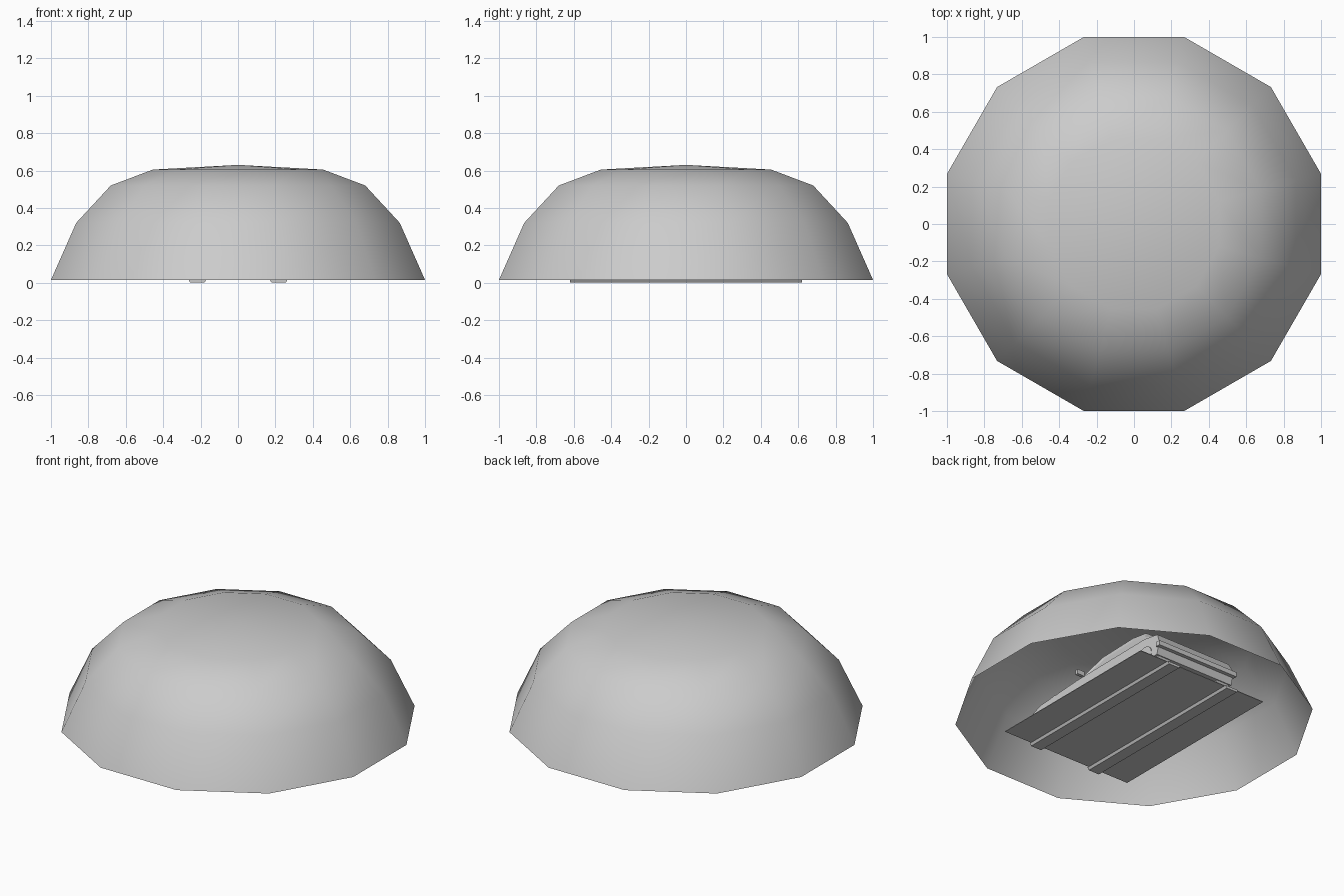
import bpy, bmesh, math
from mathutils import Vector

cube = bpy.data.objects.get("Cube")
if cube:
    bpy.data.objects.remove(cube, do_unlink=True)

GREY = (0.6, 0.6, 0.6, 1.0)
grey = bpy.data.materials.new("plain_grey")
grey.use_nodes = True
grey.diffuse_color = GREY
grey.node_tree.nodes["Principled BSDF"].inputs["Base Color"].default_value = GREY


def finish(name, bm, smooth=False, solid=True):
    if solid:
        bmesh.ops.recalc_face_normals(bm, faces=bm.faces)
    mesh = bpy.data.meshes.new(name)
    bm.to_mesh(mesh)
    bm.free()
    mesh.materials.append(grey)
    for p in mesh.polygons:
        p.use_smooth = smooth
    obj = bpy.data.objects.new(name, mesh)
    bpy.context.collection.objects.link(obj)
    return obj


def box(name, centre, size):
    bm = bmesh.new()
    bmesh.ops.create_cube(bm, size=1)
    for v in bm.verts:
        v.co = Vector(centre) + Vector(a * b for a, b in zip(v.co, size))
    return finish(name, bm)


def side_prism(name, outline, width_at, inset=0):
    """Side outline of (y, z) points, spread to a half width set by height."""
    bm = bmesh.new()
    sides = [[bm.verts.new((s * width_at(z), y, z)) for y, z in outline]
             for s in (-1, 1)]
    n = len(outline)
    for ring in sides:
        bm.faces.new(ring)
    for i in range(n):
        j = (i + 1) % n
        bm.faces.new((sides[0][i], sides[0][j], sides[1][j], sides[1][i]))
    bmesh.ops.recalc_face_normals(bm, faces=bm.faces)
    if inset:
        panes = [f for f in bm.faces if abs(f.normal.z) < 0.85]
        bmesh.ops.inset_individual(bm, faces=panes, thickness=inset, depth=-0.008)
    return finish(name, bm, solid=False)


def cylinder(name, centre, radius, width, sides=20):
    bm = bmesh.new()
    bmesh.ops.create_cone(bm, cap_ends=True, segments=sides, radius1=radius,
                          radius2=radius, depth=width)
    for v in bm.verts:
        v.co = Vector(centre) + Vector((v.co.z, v.co.y, v.co.x))
    return finish(name, bm)


# Twelve-sided open dome, flat sides square to the axes
SIDES = 12
profile = [(1.0, 0.015), (0.865, 0.32), (0.68, 0.52), (0.455, 0.605)]
bm = bmesh.new()
rings = []
for reach, z in profile:
    r = reach / math.cos(math.pi / SIDES)
    angles = [math.tau * (i + 0.5) / SIDES for i in range(SIDES)]
    rings.append([bm.verts.new((r * math.cos(a), r * math.sin(a), z)) for a in angles])
apex = bm.verts.new((0, 0, 0.63))
for low, high in zip(rings, rings[1:]):
    for i in range(SIDES):
        j = (i + 1) % SIDES
        bm.faces.new((low[i], low[j], high[j], high[i]))
for i in range(SIDES):
    bm.faces.new((rings[-1][i], rings[-1][(i + 1) % SIDES], apex))
finish("dome", bm, smooth=True, solid=False)

# Floor plate and the two tracks below it
box("floor_plate", (0, 0, 0.017), (0.92, 1.22, 0.004))
for side, label in ((1, "left"), (-1, "right")):
    bm = bmesh.new()
    section = [(0.17, 0.016), (0.18, 0), (0.255, 0), (0.265, 0.016)]
    ends = [[bm.verts.new((side * x, y, z)) for x, z in section] for y in (-0.62, 0.62)]
    for ring in ends:
        bm.faces.new(ring)
    for i in range(4):
        j = (i + 1) % 4
        bm.faces.new((ends[0][i], ends[0][j], ends[1][j], ends[1][i]))
    finish(label + "_track", bm)

# Vehicle body, with the bonnet toward the front
body = [(-0.57, 0.09), (-0.58, 0.18), (-0.52, 0.215), (-0.2, 0.25), (0.4, 0.26),
        (0.53, 0.23), (0.56, 0.17), (0.54, 0.09)]
side_prism("body", body, lambda z: 0.28 if z < 0.2 else 0.28 - (z - 0.2) * 0.4)

# Cabin narrowing to the roof, with sunk windows
cabin = [(-0.22, 0.24), (-0.06, 0.37), (0.2, 0.385), (0.34, 0.35), (0.49, 0.24)]
side_prism("cabin", cabin, lambda z: 0.255 - (z - 0.24) * 0.55, inset=0.02)

# Bumpers, door sills and floor pan
for y, label in ((-0.59, "front"), (0.56, "rear")):
    box(label + "_bumper", (0, y, 0.15), (0.58, 0.03, 0.03))
for side, label in ((1, "left"), (-1, "right")):
    box(label + "_sill", (side * 0.275, 0, 0.1), (0.03, 0.55, 0.03))
    box(label + "_mirror", (side * 0.29, -0.14, 0.26), (0.05, 0.02, 0.03))
    cylinder(label + "_front_wheel", (side * 0.22, -0.4, 0.125), 0.11, 0.09)
    cylinder(label + "_rear_wheel", (side * 0.22, 0.43, 0.125), 0.11, 0.09)
    cylinder(label + "_front_hub", (side * 0.265, -0.4, 0.125), 0.06, 0.03)
    cylinder(label + "_rear_hub", (side * 0.265, 0.43, 0.125), 0.06, 0.03)
for y, label in ((-0.4, "front"), (0.43, "rear")):
    cylinder(label + "_axle", (0, y, 0.125), 0.018, 0.4, 8)
